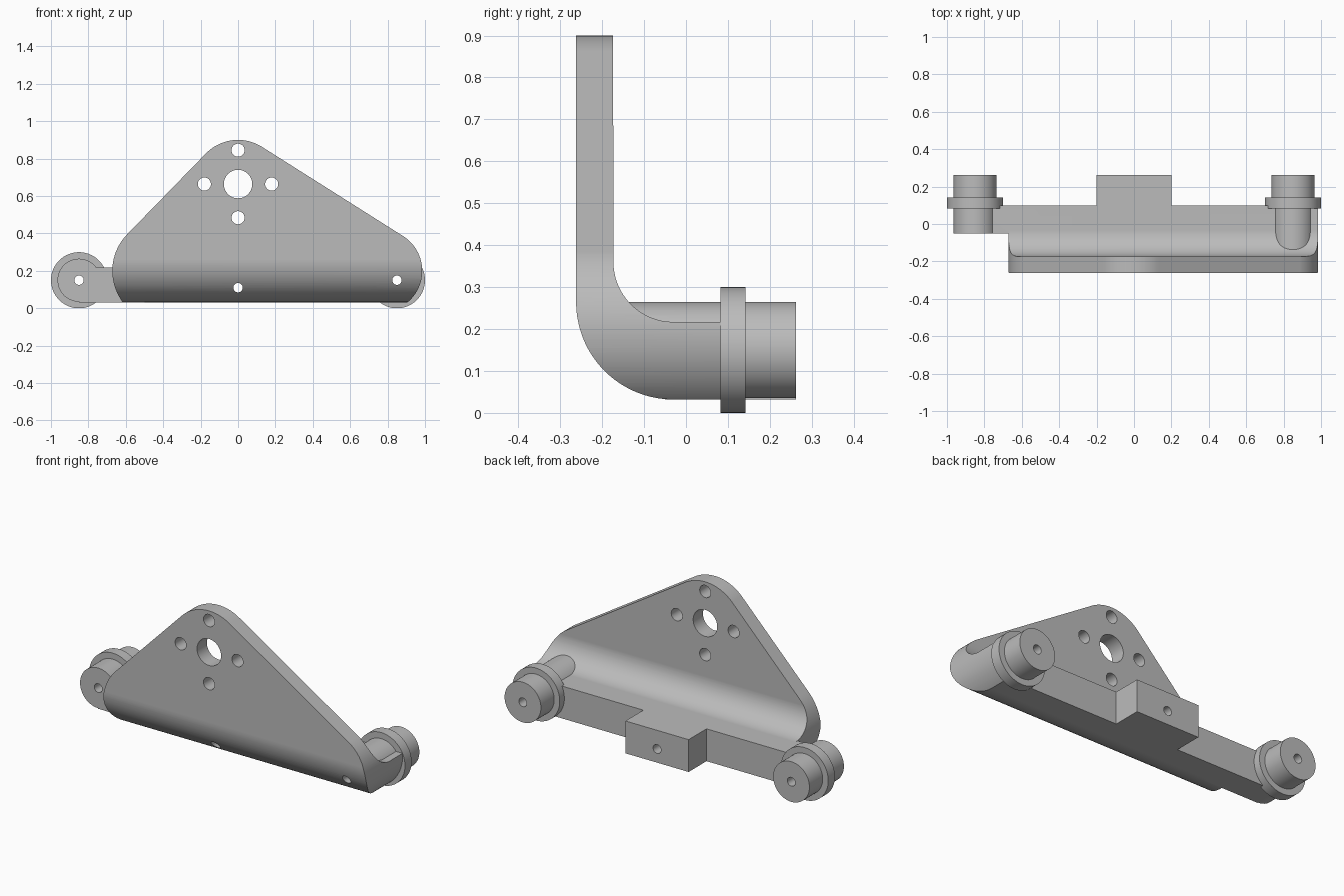
import bpy
import math
from mathutils import Vector, geometry

if "Cube" in bpy.data.objects:
    bpy.data.objects.remove(bpy.data.objects["Cube"], do_unlink=True)

grey = bpy.data.materials.new("plain grey")
grey.use_nodes = True
colour = (0.5, 0.5, 0.5, 1)
grey.diffuse_color = colour
grey.node_tree.nodes["Principled BSDF"].inputs["Base Color"].default_value = colour

BOTTOM, FLANGE_TOP = 0.032, 0.217
FRONT, PLATE_BACK, FLANGE_BACK, BACK = -0.262, -0.174, 0.1, 0.262
ROLLER_Z, ROLLER_R = 0.15, 0.115


def prism(name, start, end):
    """Closed prism between two matching rings of points."""
    n = len(start)
    faces = [tuple(range(n)), tuple(reversed(range(n, 2 * n)))]
    faces += [(i, i + n, (i + 1) % n + n, (i + 1) % n) for i in range(n)]
    mesh = bpy.data.meshes.new(name)
    mesh.from_pydata(start + end, [], faces)
    mesh.materials.append(grey)
    obj = bpy.data.objects.new(name, mesh)
    bpy.context.collection.objects.link(obj)
    select(obj)
    bpy.ops.object.mode_set(mode="EDIT")
    bpy.ops.mesh.select_all(action="SELECT")
    bpy.ops.mesh.normals_make_consistent(inside=False)
    bpy.ops.object.mode_set(mode="OBJECT")
    return obj


def select(obj):
    bpy.ops.object.select_all(action="DESELECT")
    obj.select_set(True)
    bpy.context.view_layer.objects.active = obj


def along_y(name, outline, y0, y1):
    return prism(name, [(x, y0, z) for x, z in outline], [(x, y1, z) for x, z in outline])


def along_x(name, profile, x0, x1):
    return prism(name, [(x0, y, z) for y, z in profile], [(x1, y, z) for y, z in profile])


def arc(cx, cy, r, a0, a1, steps):
    angles = [math.radians(a0 + (a1 - a0) * i / steps) for i in range(steps + 1)]
    return [(cx + r * math.cos(a), cy + r * math.sin(a)) for a in angles]


def cylinder(name, x, z, r, y0, y1):
    return along_y(name, arc(x, z, r, 0, 360, 64)[:-1], y0, y1)


def box(name, x0, x1, y0, y1):
    corners = [(y0, BOTTOM), (y1, BOTTOM), (y1, FLANGE_TOP), (y0, FLANGE_TOP)]
    return along_x(name, corners, x0, x1)


def combine(obj, other, operation):
    """Apply a boolean and discard the second solid."""
    select(obj)
    mod = obj.modifiers.new(operation.lower(), "BOOLEAN")
    mod.operation, mod.object, mod.solver = operation, other, "EXACT"
    bpy.ops.object.modifier_apply(modifier=mod.name)
    bpy.data.objects.remove(other, do_unlink=True)


# Rounded triangular outline seen from the front
rounds = arc(0, 0.66, 0.24, 0, 360, 120) + arc(-0.392, 0.2, 0.28, 0, 360, 120) \
    + arc(0.765, 0.2, 0.22, 0, 360, 120)
outline = [rounds[i] for i in geometry.convex_hull_2d([Vector(p) for p in rounds])]
bracket = along_y("bracket", outline, -0.5, FLANGE_BACK)

# Bent cross-section: upright plate, curved corner and thick foot
outer_bend = arc(-0.03, 0.264, 0.232, 180, 270, 32)
inner_bend = arc(-0.03, 0.36, 0.143, 270, 180, 32)
inner_bend = [(max(y, PLATE_BACK), z) for y, z in inner_bend]
section = [(FRONT, 1)] + outer_bend + [(0.2, BOTTOM), (0.2, FLANGE_TOP)] \
    + inner_bend + [(PLATE_BACK, 1)]
combine(bracket, along_x("section", section, -1.2, 1.2), "INTERSECT")

# Side arm and rear block
combine(bracket, box("arm", -0.85, -0.5, -0.05, FLANGE_BACK), "UNION")
combine(bracket, box("rear_block", -0.2, 0.2, 0, BACK), "UNION")

# Left boss, trimmed to the outer bend
boss = cylinder("boss", 0.85, ROLLER_Z, ROLLER_R, -0.22, 0.12)
envelope = [(FRONT, 1)] + outer_bend + [(0.3, BOTTOM), (0.3, 1)]
combine(boss, along_x("envelope", envelope, -1.2, 1.2), "INTERSECT")
combine(bracket, boss, "UNION")

# Stepped end posts with a collar
parts = [bracket]
for name, x, y0 in (("right_post", -0.85, -0.05), ("left_post", 0.85, 0.05)):
    post = cylinder(name, x, ROLLER_Z, ROLLER_R, y0, BACK)
    combine(post, cylinder("collar", x, ROLLER_Z, 0.15, 0.082, 0.142), "UNION")
    parts.append(post)

# Drilled holes
for x, z, r in ((0, 0.664, 0.076), (0, 0.845, 0.035), (0, 0.484, 0.035),
                (0.18, 0.664, 0.035), (-0.18, 0.664, 0.035), (0, 0.11, 0.025)):
    combine(bracket, cylinder("drill", x, z, r, -1, 1), "DIFFERENCE")
for part in parts:
    for x in (-0.85, 0.85):
        if part is bracket or part.data.vertices[0].co.x * x > 0:
            combine(part, cylinder("drill", x, ROLLER_Z, 0.025, -1, 1), "DIFFERENCE")

# Smooth curved faces, crisp edges
for part in parts:
    select(part)
    bpy.ops.object.shade_smooth_by_angle(angle=math.radians(25))
    mod = part.modifiers.new("even_normals", "WEIGHTED_NORMAL")
    mod.keep_sharp = True
